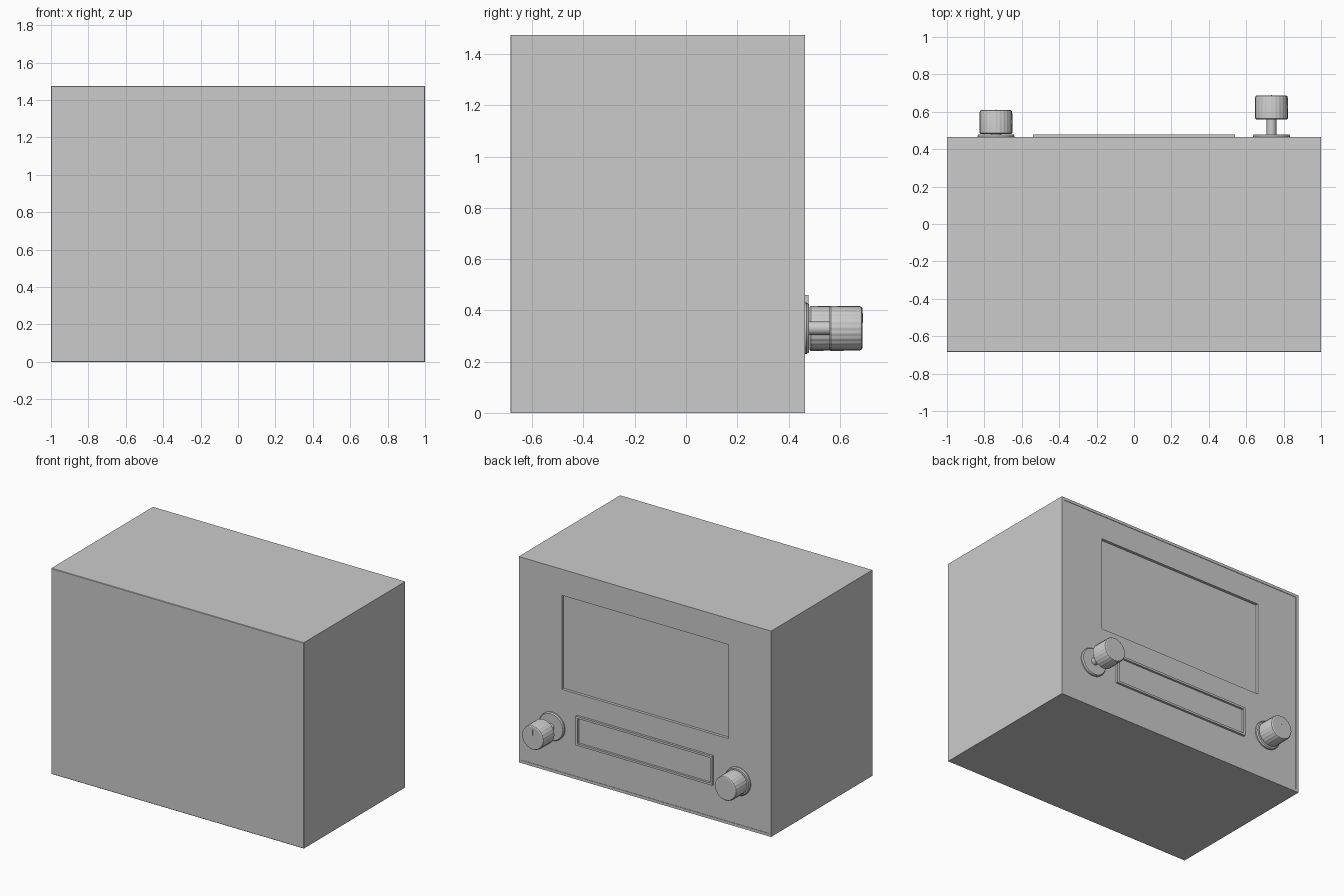
import bpy, bmesh, math

if "Cube" in bpy.data.objects:
    bpy.data.objects.remove(bpy.data.objects["Cube"])

BACK = 0.465   # y of the control face
KNOB_Z = 0.33


def loft(name, loops, smooth=False):
    """Skin a list of equal-length point loops and cap both ends."""
    bm = bmesh.new()
    rings = [[bm.verts.new(p) for p in loop] for loop in loops]
    n = len(rings[0])
    for a, b in zip(rings, rings[1:]):
        for i in range(n):
            j = (i + 1) % n
            bm.faces.new((a[i], a[j], b[j], b[i]))
    bm.faces.new(rings[0])
    bm.faces.new(rings[-1])
    bmesh.ops.recalc_face_normals(bm, faces=bm.faces)
    mesh = bpy.data.meshes.new(name)
    bm.to_mesh(mesh)
    bm.free()
    obj = bpy.data.objects.new(name, mesh)
    bpy.context.collection.objects.link(obj)
    if smooth:
        bpy.ops.object.select_all(action='DESELECT')
        obj.select_set(True)
        bpy.context.view_layer.objects.active = obj
        bpy.ops.object.shade_smooth_by_angle(angle=math.radians(30))
    return obj


def rect(hx, z0, z1, y):
    return [(-hx, y, z0), (hx, y, z0), (hx, y, z1), (-hx, y, z1)]


def ring(x, r, y, n=32, flute=0.0):
    pts = []
    for i in range(n):
        a = math.tau * i / n
        q = r - flute * (i % 4 >= 2)
        pts.append((x + q * math.cos(a), y, KNOB_Z + q * math.sin(a)))
    return pts


def turned(name, x, profile, n=32, flute=0.0):
    return loft(name, [ring(x, r, y, n, flute) for r, y in profile], True)


# Cabinet with a thin rim around the control face and a recessed screen
loft("cabinet", [
    rect(0.997, 0.003, 1.472, -0.685),
    rect(1.0, 0.0, 1.475, -0.682),
    rect(1.0, 0.0, 1.475, BACK),
    rect(0.98, 0.02, 1.455, BACK),
    rect(0.98, 0.02, 1.455, BACK - 0.003),
    rect(0.66, 0.613, 1.286, BACK - 0.003),
    rect(0.66, 0.613, 1.286, BACK - 0.023),
])

# Raised frame of the long display slot
loft("slot_frame", [
    rect(0.54, 0.25, 0.46, BACK - 0.01),
    rect(0.54, 0.25, 0.46, BACK + 0.013),
    rect(0.525, 0.265, 0.445, BACK + 0.013),
    rect(0.525, 0.265, 0.445, BACK - 0.002),
])

# Two control knobs: one pulled out on its stem, one pushed in
for side, x, start in (("right", 0.735, 0.56), ("left", -0.738, 0.482)):
    end = start + 0.128
    turned(side + "_knob_flange", x, [
        (0.1, BACK - 0.01), (0.1, BACK + 0.006), (0.094, BACK + 0.014)])
    turned(side + "_knob_stem", x, [(0.026, BACK), (0.026, start + 0.01)], 16)
    turned(side + "_knob_cap", x, [
        (0.083, start), (0.088, start + 0.005), (0.087, end - 0.012),
        (0.084, end - 0.004), (0.078, end)], 96, 0.0018)
    # Pointer mark on the knob end
    loft(side + "_knob_mark", [
        [(x + dx, y, z) for dx, z in ((-0.003, 0.35), (0.003, 0.35),
                                      (0.003, 0.39), (-0.003, 0.39))]
        for y in (end - 0.002, end + 0.002)])
